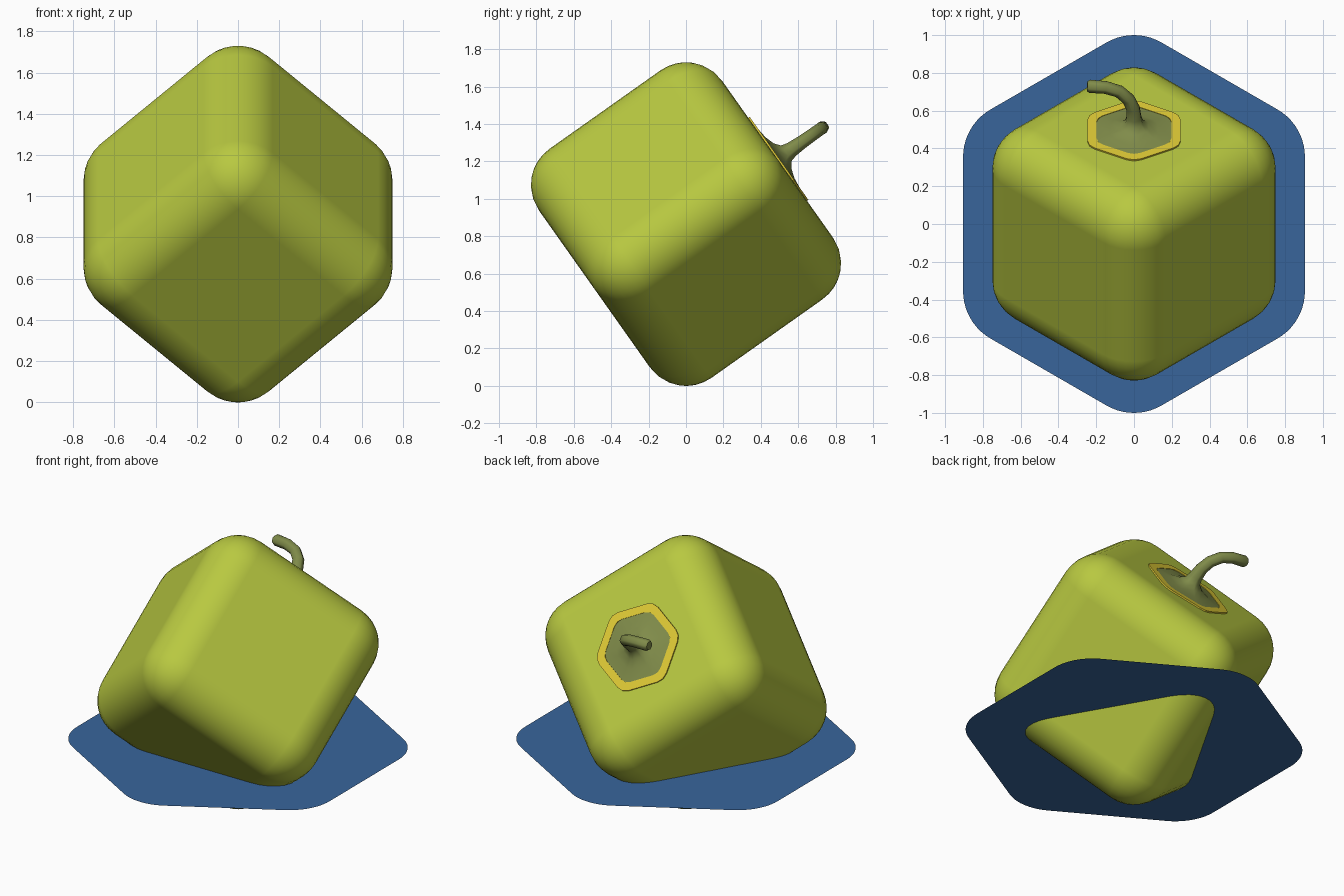
import bpy, bmesh, math
from mathutils import Matrix, Vector

old = bpy.data.objects.get("Cube")
if old:
    bpy.data.objects.remove(old, do_unlink=True)


def material(name, rgb):
    mat = bpy.data.materials.new(name)
    mat.use_nodes = True
    mat.diffuse_color = (*rgb, 1)
    mat.node_tree.nodes["Principled BSDF"].inputs["Base Color"].default_value = (*rgb, 1)
    return mat


lime = material("lime green", (0.48, 0.58, 0.052))
olive = material("olive stem", (0.215, 0.26, 0.068))
yellow = material("yellow rim", (0.74, 0.59, 0.036))
blue = material("blue sheet", (0.04, 0.13, 0.33))


def add_object(name, bm, mat, matrix, smooth=None):
    bmesh.ops.recalc_face_normals(bm, faces=bm.faces)
    mesh = bpy.data.meshes.new(name)
    bm.to_mesh(mesh)
    bm.free()
    mesh.materials.append(mat)
    obj = bpy.data.objects.new(name, mesh)
    bpy.context.collection.objects.link(obj)
    obj.matrix_world = matrix
    if smooth is not None:
        bpy.ops.object.select_all(action="DESELECT")
        obj.select_set(True)
        bpy.context.view_layer.objects.active = obj
        bpy.ops.object.shade_smooth_by_angle(angle=math.radians(smooth))
    return obj


def hexagon(size, segments):
    """Hexagon with rounded corners, its tips at +-size on the second axis."""
    radius, reach = 0.29 * size, 0.71 * size
    points = []
    for corner in range(6):
        middle = math.radians(30 + 60 * corner)
        for i in range(segments + 1):
            a = middle + math.radians(60) * (i / segments - 0.5)
            points.append((reach * math.cos(middle) + radius * math.cos(a),
                           reach * math.sin(middle) + radius * math.sin(a)))
    return points


def bridge(bm, lower, upper):
    for i in range(len(lower)):
        j = (i + 1) % len(lower)
        bm.faces.new((lower[i], lower[j], upper[j], upper[i]))


# Body: rounded cube balanced on one corner
half, rounding, centre_z = 0.6, 0.238, 0.865
side, rise = math.sqrt(2 / 3), math.sqrt(1 / 3)
axes = [Vector((side * math.cos(math.radians(a)), side * math.sin(math.radians(a)), rise))
        for a in (90, 210, 330)]
centre = Matrix.Translation((0, 0, centre_z))
bm = bmesh.new()
bmesh.ops.create_cube(bm, size=2 * half)
body = add_object("body", bm, lime, centre @ Matrix(axes).transposed().to_4x4())
for face in body.data.polygons:
    face.use_smooth = True
bevel = body.modifiers.new("rounded_edges", "BEVEL")
bevel.width = rounding
bevel.segments = 8
bevel.harden_normals = True

# Water sheet: flat rounded hexagon around the lower corner
bm = bmesh.new()
bm.faces.new([bm.verts.new((x, y, 0)) for x, y in hexagon(1.0, 10)])
add_object("water_sheet", bm, blue, Matrix.Translation((0, 0, 0.405)))

# Frame of the rear upper face, its third axis pointing outwards
face_frame = centre @ Matrix(((1, 0, 0), (0, rise, -side), axes[0])).transposed().to_4x4()

# Rim: thin hexagonal ring set on the face
bm = bmesh.new()
loops = [[bm.verts.new((x, y, z)) for x, y in hexagon(size, 2)]
         for size, z in ((0.272, 0.59), (0.272, 0.609), (0.218, 0.609), (0.218, 0.59))]
for k in range(4):
    bridge(bm, loops[k], loops[(k + 1) % 4])
add_object("stem_rim", bm, yellow, face_frame)

# Stem: flared base narrowing to a tube bent sideways
# Each station: sideways offset, height, radius, tilt in degrees
stations = [(0, 0.606, 0.224, 0), (0, 0.615, 0.14, 0), (0, 0.632, 0.085, 0),
            (0, 0.657, 0.052, 0), (0, 0.69, 0.043, 0), (-0.005, 0.75, 0.038, 8),
            (-0.03, 0.81, 0.036, 30), (-0.08, 0.86, 0.035, 52),
            (-0.15, 0.885, 0.035, 74), (-0.235, 0.893, 0.036, 86),
            (-0.248, 0.893, 0.027, 86)]
bm = bmesh.new()
loops = []
for offset, height, radius, tilt in stations:
    c, s = math.cos(math.radians(tilt)), math.sin(math.radians(tilt))
    loops.append([bm.verts.new((offset + x * c, y, height + x * s))
                  for x, y in hexagon(radius, 1)])
for lower, upper in zip(loops, loops[1:]):
    bridge(bm, lower, upper)
bm.faces.new(loops[0])
bm.faces.new(loops[-1])
add_object("stem", bm, olive, face_frame, smooth=40)
